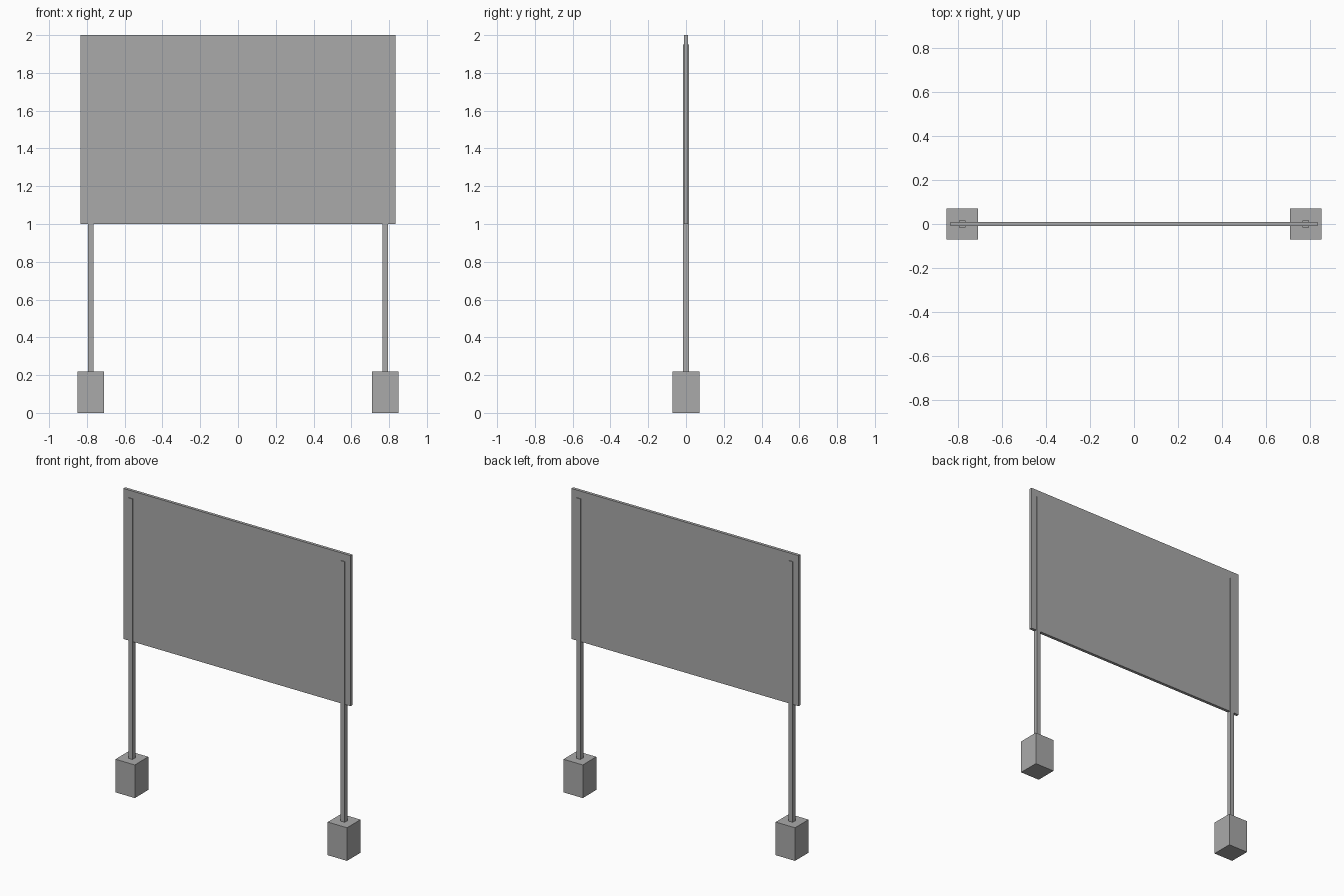
import bpy

cube = bpy.data.objects.get("Cube")
if cube:
    bpy.data.objects.remove(cube, do_unlink=True)

GREY = (0.4, 0.4, 0.4, 1)
grey = bpy.data.materials.new("plain grey")
grey.use_nodes = True
grey.diffuse_color = GREY
grey.node_tree.nodes["Principled BSDF"].inputs["Base Color"].default_value = GREY


def box(name, x, width, depth, bottom, top):
    """Box centred on x and y = 0, standing between two heights."""
    bpy.ops.mesh.primitive_cube_add(size=1, location=(x, 0, (bottom + top) / 2))
    obj = bpy.context.object
    obj.name = name
    obj.scale = (width, depth, top - bottom)
    bpy.ops.object.transform_apply(location=False, rotation=False, scale=True)
    obj.data.materials.append(grey)
    return obj


# Sign board, slightly thinner than the posts that carry it
box("sign_board", 0, 1.67, 0.02, 1.0, 2.0)

# Posts on concrete footings, one pair on each side
for side, x in (("left", 0.78), ("right", -0.78)):
    box(side + "_post", x, 0.03, 0.03, 0.22, 1.95)
    box(side + "_footing", x, 0.142, 0.142, 0, 0.22)
